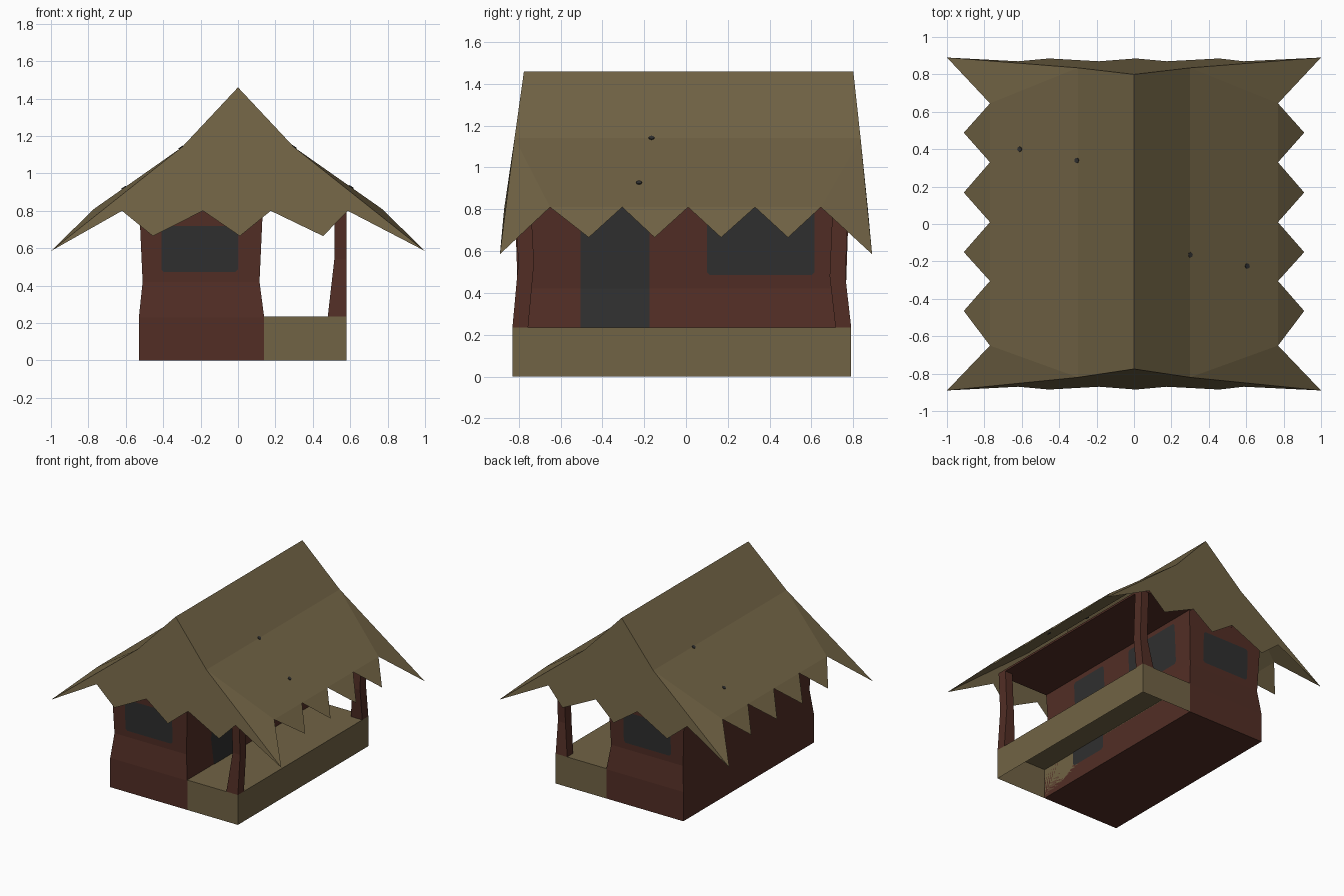
import bpy
from mathutils import Vector

if "Cube" in bpy.data.objects:
    bpy.data.objects.remove(bpy.data.objects["Cube"])


def material(name, col):
    m = bpy.data.materials.new(name)
    m.diffuse_color = (*col, 1)
    m.use_nodes = True
    m.node_tree.nodes["Principled BSDF"].inputs["Base Color"].default_value = m.diffuse_color
    return m


THATCH = material("dry thatch", (0.165, 0.125, 0.059))
WOOD = material("red brown wood", (0.084, 0.027, 0.0185))
DARK = material("dark opening", (0.029, 0.029, 0.029))


def mesh(name, verts, faces, mat):
    me = bpy.data.meshes.new(name)
    me.from_pydata(verts, [], faces)
    me.materials.append(mat)
    me.update()
    ob = bpy.data.objects.new(name, me)
    bpy.context.collection.objects.link(ob)
    return ob


def tower(name, rings, mat, bottom=True, top=True):
    """Stack of rectangles: (z, x0, x1, y0, y1)."""
    v, f = [], []
    for z, x0, x1, y0, y1 in rings:
        v += [(x0, y0, z), (x1, y0, z), (x1, y1, z), (x0, y1, z)]
    for k in range(len(rings) - 1):
        for i in range(4):
            a, b = 4 * k + i, 4 * k + (i + 1) % 4
            f.append((a, b, b + 4, a + 4))
    if bottom:
        f.append((3, 2, 1, 0))
    if top:
        n = 4 * (len(rings) - 1)
        f.append((n, n + 1, n + 2, n + 3))
    return mesh(name, v, f, mat)


# House body with pinched waist
BODY = [(0, -.53, .14, -.83, .79), (.23, -.53, .14, -.83, .79),
        (.42, -.51, .115, -.805, .765), (.86, -.53, .135, -.82, .78)]
tower("house_walls", BODY, WOOD)

# Veranda base, open below, and flat ceiling
tower("veranda_floor", [(0, .14, .58, -.83, .79), (.235, .14, .58, -.83, .79)],
      THATCH, bottom=False)
tower("veranda_ceiling", [(.85, -.5, .58, -.82, .78), (.865, -.5, .58, -.82, .78)], WOOD)

# Bent veranda posts
for name, s, y, zk in (("front_post", 1, -.83, .54), ("back_post", -1, .79, .48)):
    rings = []
    for z, x0, d in ((.235, .48, 0), (zk, .515, .028), (.855, .515, .012)):
        a, b = y + s * d, y + s * (d + .075)
        rings.append((z, x0, .58, min(a, b), max(a, b)))
    tower(name, rings, WOOD)


def wall_at(z, side):
    """Wall position at height z; side is the ring column."""
    for r, q in zip(BODY, BODY[1:]):
        if r[0] <= z <= q[0]:
            return r[side] + (q[side] - r[side]) * (z - r[0]) / (q[0] - r[0])


def opening(name, side, a, b, z0, z1):
    """Thin plate with clipped corners that follows the wall."""
    c = .015
    levels = [(z0, c), (z0 + c, 0)]
    levels += [(r[0], 0) for r in BODY if z0 + c < r[0] < z1 - c]
    levels += [(z1 - c, 0), (z1, c)]
    out = .005 if side in (2, 4) else -.005
    v, f = [], []
    for z, i in levels:
        w = wall_at(z, side) + out
        for t in (a + i, b - i):
            v.append((w, t, z) if side == 2 else (t, w, z))
    for k in range(len(levels) - 1):
        q = (2 * k, 2 * k + 1, 2 * k + 3, 2 * k + 2)
        f.append(q[::-1] if side == 4 else q)
    mesh(name, v, f, DARK)


opening("front_window", 3, -.41, 0, .472, .72)
opening("back_window", 4, -.41, 0, .472, .72)
opening("side_window", 2, .10, .615, .485, .81)
opening("door", 2, -.505, -.175, .12, .81)

# Thatched roof: two bent slopes with ragged eaves
INNER = [-.65, -.305, .01, .33, .645]
OUTER = [-.465, -.15, .168, .488]
for name, s in (("roof_left", -1), ("roof_right", 1)):
    v = [(0, -.775, 1.46), (0, .80, 1.46), (s * .3, -.82, 1.14), (s * .3, .835, 1.14),
         (s, -.89, .585), (s, .89, .585)]
    v += [(s * .77, y, .81) for y in INNER] + [(s * .91, y, .665) for y in OUTER]
    f = [(0, 2, 3, 1), (2, 6, 7, 8, 9, 10, 3), (2, 4, 6), (3, 10, 5)]
    f += [(6 + k, 11 + k, 7 + k) for k in range(4)]
    mesh(name, v, f if s > 0 else [q[::-1] for q in f], THATCH)

# Sloping gable ends with ragged lower edge
RAG = [(-.62, .80), (-.455, .665), (-.187, .80), (.01, .665),
       (.175, .80), (.455, .665), (.587, .80)]
for name, s, ridge, bend in (("front_gable", -1, -.775, -.82), ("back_gable", 1, .80, .835)):
    v = [(0, ridge, 1.46), (-.3, bend, 1.14), (-1, s * .89, .585)]
    v += [(x, s * (.87 if z > .7 else .885), z) for x, z in RAG]
    v += [(1, s * .89, .585), (.3, bend, 1.14)]
    f = tuple(range(len(v)))
    mesh(name, v, [f if s < 0 else f[::-1]], THATCH)

# Tiny dark pegs in the thatch
for i, (x, y, z) in enumerate(((-.61, .40, .922), (-.305, .34, 1.137),
                               (.30, -.165, 1.14), (.605, -.225, .926))):
    n = Vector((.57 if x > 0 else -.57, 0, .82))
    bpy.ops.mesh.primitive_cylinder_add(vertices=8, radius=.014, depth=.01,
                                        location=(x, y, z),
                                        rotation=n.to_track_quat('Z', 'Y').to_euler())
    peg = bpy.context.object
    peg.name = "roof_peg_%d" % (i + 1)
    peg.data.materials.append(DARK)
